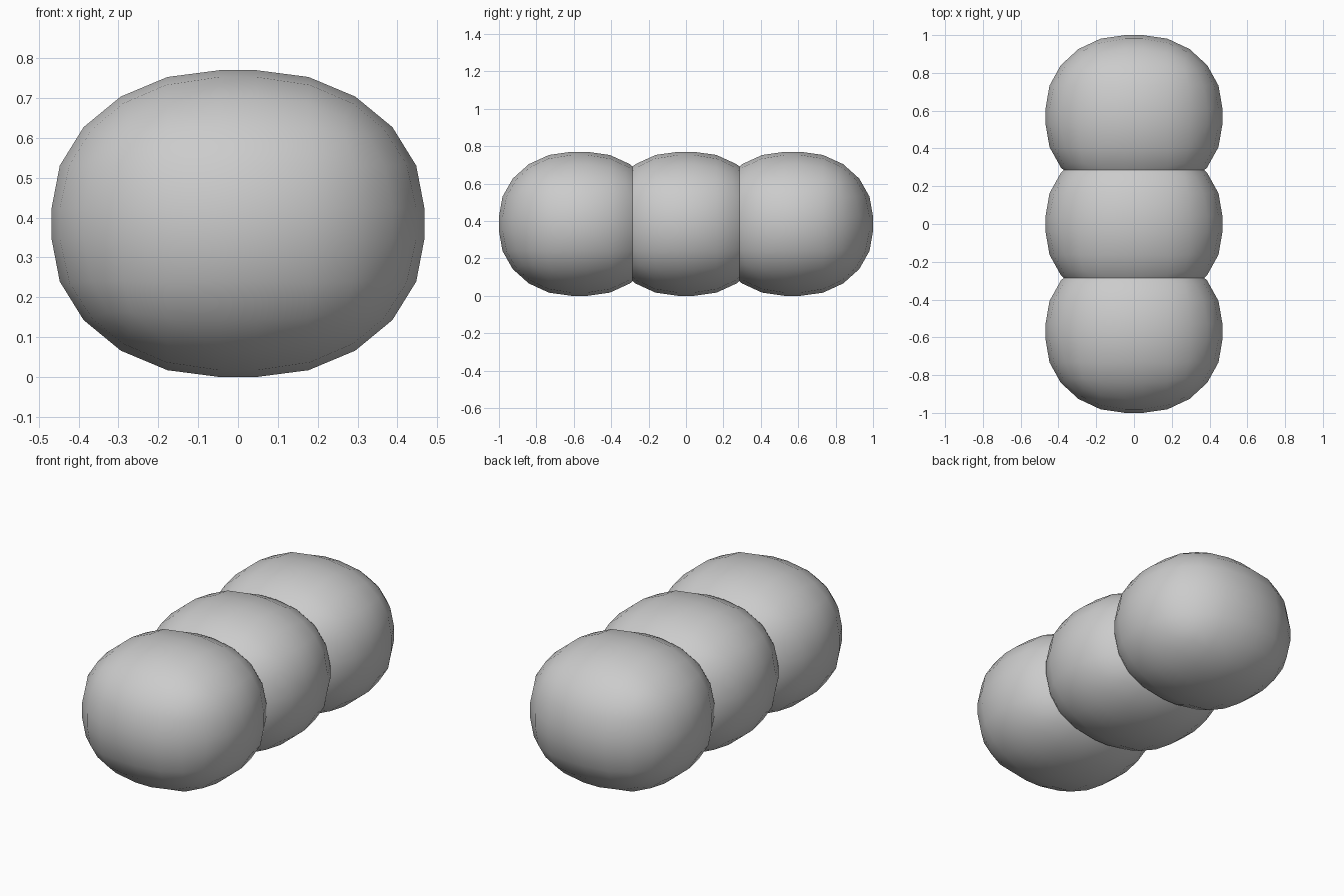
import bpy

if "Cube" in bpy.data.objects:
    bpy.data.objects.remove(bpy.data.objects["Cube"])

HALF = (0.468, 0.43, 0.385)   # half sizes of one lobe
SPACING = 0.57


def lobe(name, y):
    # Cube rounded almost to a ball, then squashed
    bpy.ops.mesh.primitive_cube_add(size=2, location=(0, y, HALF[2]))
    ob = bpy.context.object
    ob.name = name
    bevel = ob.modifiers.new("round", 'BEVEL')
    bevel.width = 0.9
    bevel.segments = 5
    bevel.limit_method = 'NONE'
    bpy.ops.object.modifier_apply(modifier=bevel.name)
    ob.scale = HALF
    bpy.ops.object.transform_apply(location=False, rotation=False, scale=True)
    bpy.ops.object.shade_smooth()


# Three overlapping lobes in a row
for name, i in (("front_lobe", -1), ("middle_lobe", 0), ("back_lobe", 1)):
    lobe(name, i * SPACING)
